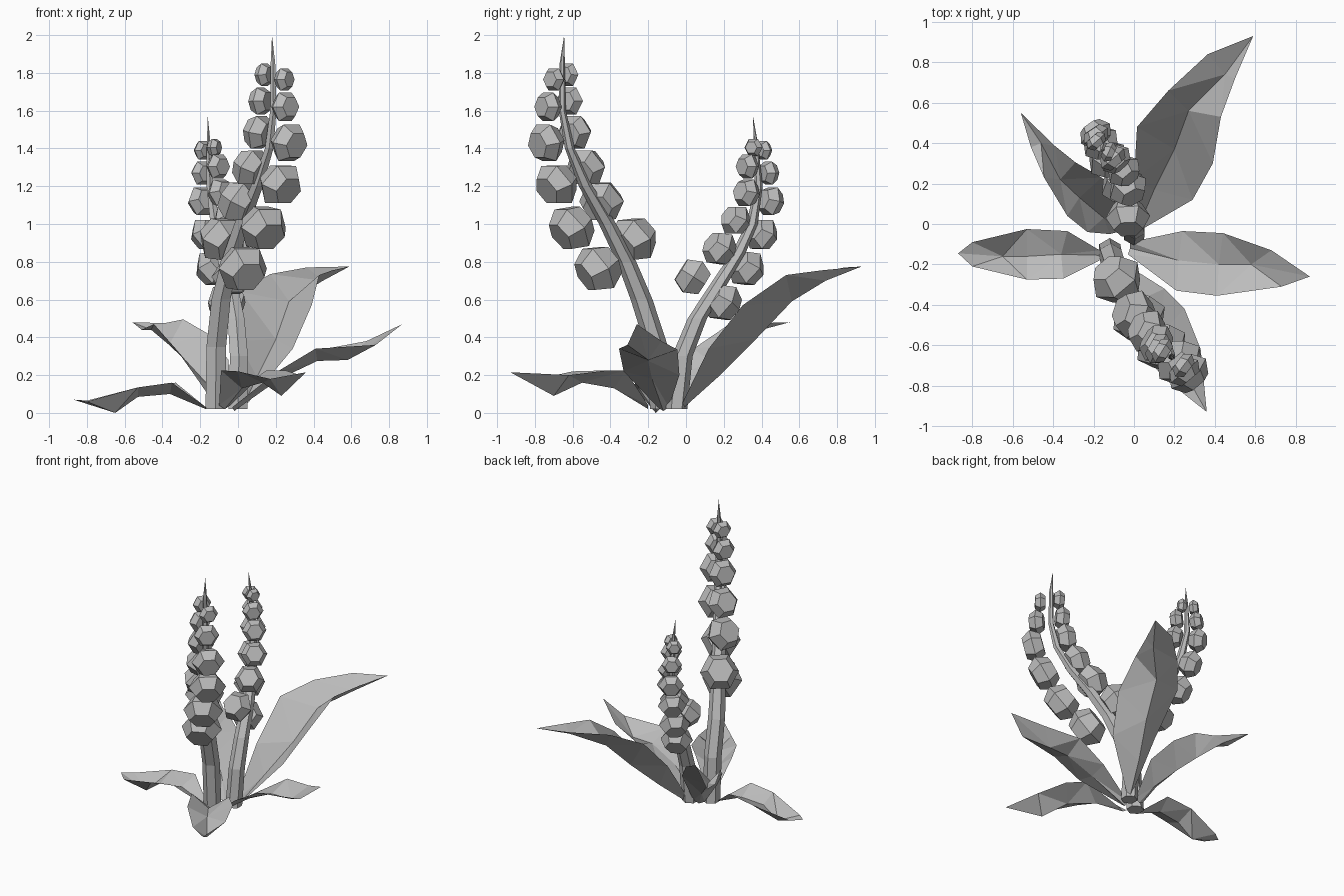
import bpy, bmesh, math
from mathutils import Vector

grey = bpy.data.materials.new("plain_grey")
grey.diffuse_color = (0.5, 0.5, 0.5, 1)


def finish(bm, name):
    bmesh.ops.recalc_face_normals(bm, faces=bm.faces)
    mesh = bpy.data.meshes.new(name)
    bm.to_mesh(mesh)
    bm.free()
    mesh.materials.append(grey)
    ob = bpy.data.objects.new(name, mesh)
    bpy.context.collection.objects.link(ob)
    return ob


def add_ring(bm, centre, axis, radius, sides=6):
    """Ring of vertices around an axis."""
    ref = Vector((0, 0, 1)) if abs(axis.z) < 0.9 else Vector((1, 0, 0))
    u = axis.cross(ref).normalized()
    v = axis.cross(u).normalized()
    return [bm.verts.new(centre + radius * (u * math.cos(a) + v * math.sin(a)))
            for a in (i * math.tau / sides for i in range(sides))]


def bridge(bm, a, b):
    n = len(a)
    for i in range(n):
        bm.faces.new((a[i], a[(i + 1) % n], b[(i + 1) % n], b[i]))


def stem(name, points):
    """Tapered six-sided stalk through (x, y, z, radius), ending in a spike."""
    bm = bmesh.new()
    rings = []
    for x, y, z, r in points[:-1]:
        rings.append(add_ring(bm, Vector((x, y, z)), Vector((0, 0, 1)), r))
    bm.faces.new(rings[0])
    for a, b in zip(rings, rings[1:]):
        bridge(bm, a, b)
    tip = bm.verts.new(points[-1][:3])
    for i in range(6):
        bm.faces.new((rings[-1][i], rings[-1][(i + 1) % 6], tip))
    finish(bm, name)


def buds(name, path, beads):
    """Hexagonal barrels pointing away from the stalk: (x, y, z, half height)."""
    bm = bmesh.new()
    pts = [Vector(p[:3]) for p in path]
    for i, (x, y, z, r) in enumerate(beads):
        c = Vector((x, y, z))
        best = None
        for a, b in zip(pts, pts[1:]):
            t = max(0, min(1, (c - a).dot(b - a) / (b - a).length_squared))
            q = a.lerp(b, t)
            if best is None or (c - q).length < (c - best).length:
                best = q
        axis = (c - best).normalized()
        depth = 0.74 - 0.03 * i  # lower buds are deeper
        rings = [add_ring(bm, c + axis * r * h, axis, r * s)
                 for h, s in ((-depth, 0.74), (0, 1.13), (depth, 0.74))]
        bridge(bm, rings[0], rings[1])
        bridge(bm, rings[1], rings[2])
        bm.faces.new(rings[0])
        bm.faces.new(rings[2])
    finish(bm, name)


def leaf(name, sections, tip):
    """Creased blade: each section is left edge, midrib, right edge."""
    bm = bmesh.new()
    rows = [[bm.verts.new(p) for p in s] for s in sections]
    for a, b in zip(rows, rows[1:]):
        for i in (0, 1):
            bm.faces.new((a[i], a[i + 1], b[i + 1], b[i]))
    t = bm.verts.new(tip)
    for i in (0, 1):
        bm.faces.new((rows[-1][i], rows[-1][i + 1], t))
    bmesh.ops.triangulate(bm, faces=bm.faces)
    finish(bm, name)


# Tall flower spike
tall = [(-.12, -.13, .02, .06), (-.115, -.155, .35, .06), (-.09, -.235, .6, .058),
        (-.045, -.315, .8, .052), (.02, -.415, 1.0, .046), (.1, -.53, 1.2, .037),
        (.165, -.615, 1.4, .026), (.187, -.655, 1.6, .019), (.185, -.655, 1.85, .014),
        (.18, -.645, 2.0, 0)]
stem("tall_stem", tall)
buds("tall_outer_buds", tall, [
    (.025, -.465, .765, .123), (.135, -.605, .98, .12), (.225, -.685, 1.21, .113),
    (.27, -.74, 1.43, .1), (.25, -.73, 1.62, .077), (.245, -.70, 1.765, .06)])
buds("tall_inner_buds", tall, [
    (-.085, -.275, .92, .118), (0, -.447, 1.12, .11), (.065, -.53, 1.3, .1),
    (.11, -.59, 1.485, .09), (.12, -.617, 1.65, .073), (.14, -.627, 1.79, .06)])

# Short flower spike
short = [(0, -.05, .02, .057), (.005, -.02, .3, .055), (-.01, .06, .5, .051),
         (-.045, .185, .7, .044), (-.085, .28, .85, .037), (-.12, .35, 1.0, .03),
         (-.148, .385, 1.2, .021), (-.155, .37, 1.42, .012), (-.16, .355, 1.57, 0)]
stem("short_stem", short)
buds("short_outer_buds", short, [
    (-.06, .195, .585, .098), (-.13, .32, .765, .095), (-.165, .4, .945, .087),
    (-.19, .447, 1.12, .077), (-.188, .437, 1.27, .062), (-.187, .41, 1.39, .05)])
buds("short_inner_buds", short, [
    (-.03, .035, .72, .098), (-.03, .177, .87, .09), (-.05, .262, 1.02, .08),
    (-.09, .32, 1.165, .074), (-.105, .325, 1.305, .065), (-.125, .357, 1.405, .047)])

# Leaves
leaf("back_right_leaf", [
    [(0, -.03, .04), (.02, -.02, .02), (.05, -.02, .05)],
    [(0, .22, .38), (.1, .17, .19), (.29, .12, .34)],
    [(.015, .48, .64), (.2, .37, .39), (.39, .3, .57)],
    [(.17, .66, .735), (.27, .56, .59), (.43, .53, .73)],
    [(.365, .84, .77), (.45, .74, .7), (.5, .72, .755)]], (.59, .93, .775))
leaf("front_leaf", [
    [(-.1, -.2, .04), (-.07, -.2, .02), (-.04, -.2, .04)],
    [(-.09, -.42, .225), (.02, -.38, .13), (.15, -.32, .225)],
    [(0, -.6, .22), (.13, -.55, .16), (.25, -.42, .225)],
    [(.17, -.78, .18), (.23, -.7, .09), (.33, -.62, .2)]], (.36, -.93, .215))
leaf("right_leaf", [
    [(-.02, -.09, .03), (-.02, -.12, .01), (-.03, -.15, .03)],
    [(.24, -.035, .2), (.22, -.18, .18), (.21, -.33, .22)],
    [(.44, -.045, .335), (.42, -.2, .275), (.41, -.355, .34)],
    [(.68, -.13, .38), (.58, -.2, .28), (.73, -.31, .36)]], (.87, -.26, .47))
leaf("left_leaf", [
    [(-.17, -.13, .03), (-.17, -.155, .02), (-.17, -.18, .03)],
    [(-.33, -.035, .16), (-.36, -.15, .1), (-.35, -.27, .16)],
    [(-.53, -.025, .135), (-.53, -.16, .085), (-.53, -.275, .135)],
    [(-.8, -.09, .065), (-.65, -.16, 0), (-.8, -.21, .06)]], (-.87, -.145, .07))
leaf("back_left_leaf", [
    [(-.12, -.05, .04), (-.08, -.04, .02), (-.04, -.03, .04)],
    [(-.23, -.04, .2), (-.15, .03, .14), (-.05, .12, .28)],
    [(-.33, .04, .34), (-.27, .13, .27), (-.16, .23, .42)],
    [(-.445, .23, .47), (-.365, .22, .36), (-.29, .305, .495)],
    [(-.51, .38, .44), (-.46, .40, .44), (-.39, .385, .475)]], (-.56, .55, .48))
